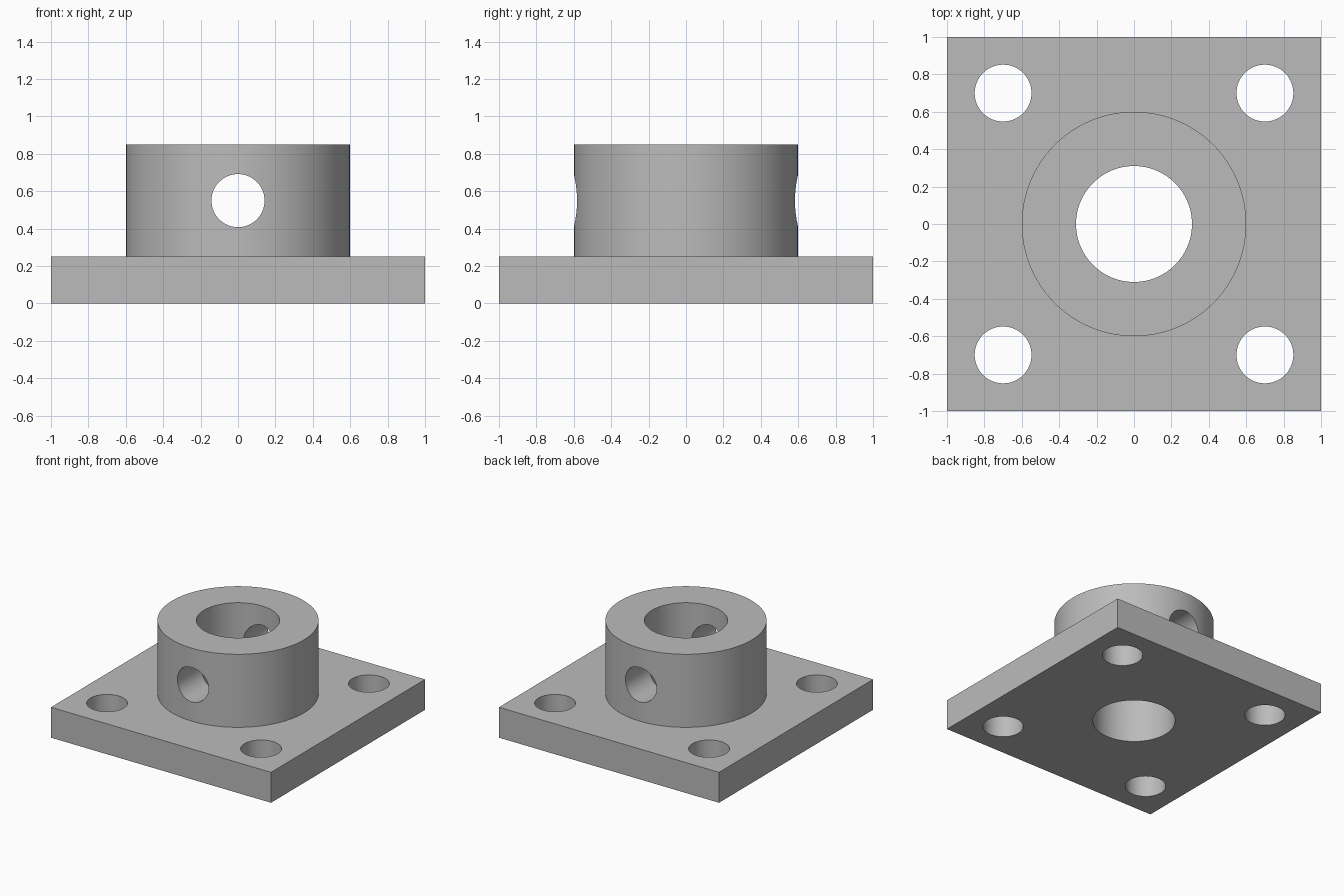
import bpy
from mathutils import Matrix
from math import pi, radians

if "Cube" in bpy.data.objects:
    bpy.data.objects.remove(bpy.data.objects["Cube"], do_unlink=True)

PLATE_TOP, COLLAR_TOP = 0.25, 0.85
COLLAR_RADIUS, BORE_RADIUS = 0.6, 0.31
BOLT_RADIUS, BOLT_OFFSET = 0.152, 0.7
PIN_RADIUS, PIN_HEIGHT = 0.142, 0.55

# Plain grey metal
grey = bpy.data.materials.new("grey_metal")
grey.use_nodes = True
colour = (0.5, 0.5, 0.5, 1)
grey.diffuse_color = colour
grey.node_tree.nodes["Principled BSDF"].inputs["Base Color"].default_value = colour


def cylinder(name, radius, depth, location, rotation=(0, 0, 0), sides=96):
    bpy.ops.mesh.primitive_cylinder_add(vertices=sides, radius=radius, depth=depth,
                                        location=location, rotation=rotation)
    obj = bpy.context.object
    obj.name = name
    return obj


def combine(target, tool, operation):
    """Apply a boolean to the target and discard the tool."""
    tool.hide_render = True
    mod = target.modifiers.new(operation.title(), 'BOOLEAN')
    mod.operation, mod.object, mod.solver = operation, tool, 'EXACT'
    bpy.context.view_layer.objects.active = target
    bpy.ops.object.modifier_apply(modifier=mod.name)
    bpy.data.objects.remove(tool, do_unlink=True)


# Square mounting plate
bpy.ops.mesh.primitive_cube_add(size=1)
flange = bpy.context.object
flange.name = "mounting_plate_with_collar"
flange.data.transform(Matrix.Translation((0, 0, PLATE_TOP / 2))
                      @ Matrix.Diagonal((2, 2, PLATE_TOP, 1)))

# Collar, sunk into the plate so the two fuse
base = PLATE_TOP / 2
collar = cylinder("collar", COLLAR_RADIUS, COLLAR_TOP - base,
                  (0, 0, (COLLAR_TOP + base) / 2))
combine(flange, collar, 'UNION')

# Central bore and cross pin hole running front to back
combine(flange, cylinder("bore_cutter", BORE_RADIUS, 3, (0, 0, 0)), 'DIFFERENCE')
combine(flange, cylinder("pin_cutter", PIN_RADIUS, 3, (0, 0, PIN_HEIGHT),
                         (pi / 2, 0, 0), 64), 'DIFFERENCE')

# Four corner bolt holes
for x in (-BOLT_OFFSET, BOLT_OFFSET):
    for y in (-BOLT_OFFSET, BOLT_OFFSET):
        combine(flange, cylinder("bolt_cutter", BOLT_RADIUS, 2, (x, y, 0), sides=64),
                'DIFFERENCE')

flange.data.materials.clear()
flange.data.materials.append(grey)
bpy.ops.object.select_all(action='DESELECT')
flange.select_set(True)
bpy.context.view_layer.objects.active = flange
bpy.ops.object.shade_smooth_by_angle(angle=radians(30))
